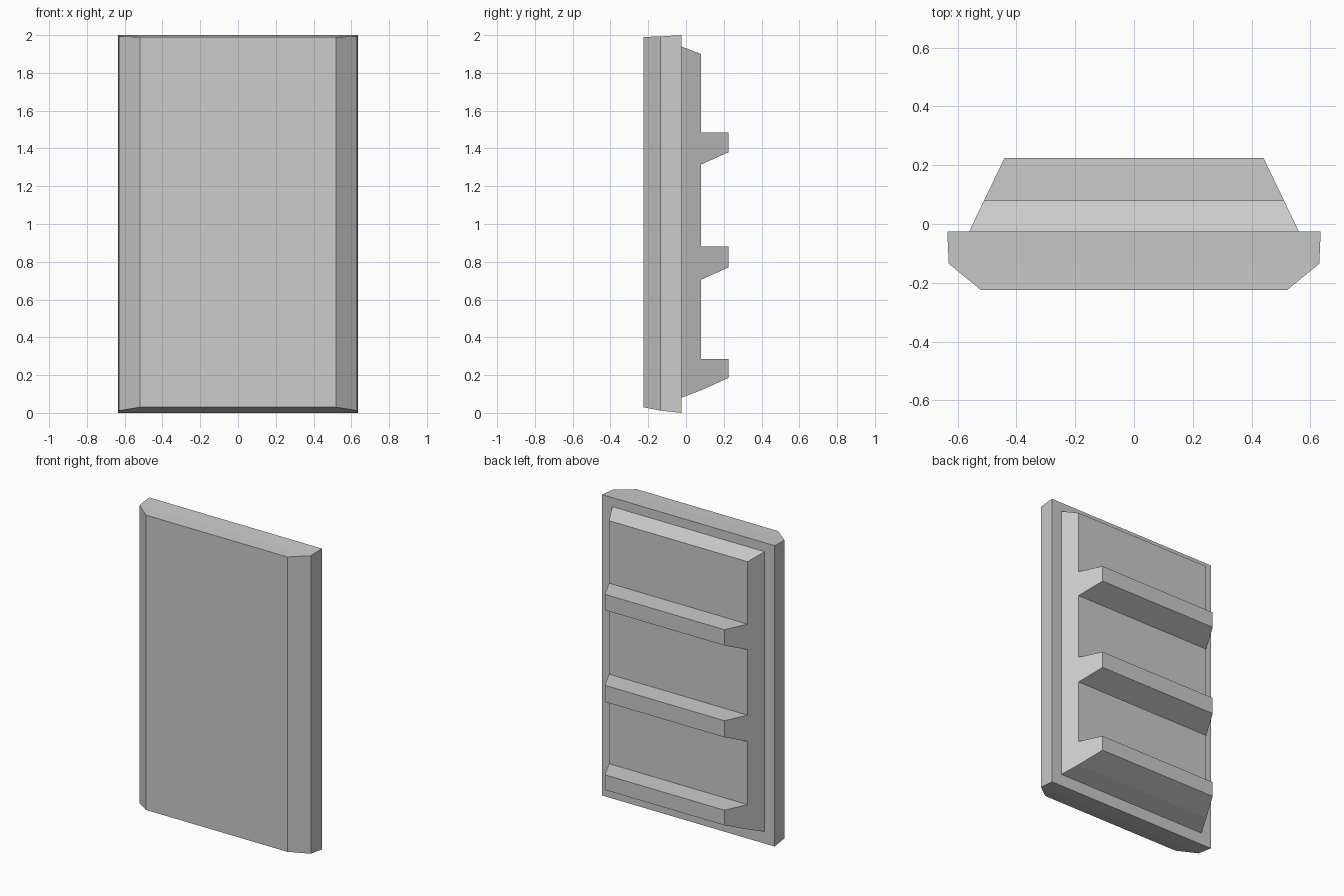
import bpy
import bmesh

if "Cube" in bpy.data.objects:
    bpy.data.objects.remove(bpy.data.objects["Cube"])

# Cross-sections from front to back: y, half width, bottom z, top z
SECTIONS = [
    (-0.225, 0.52, 0.03, 1.99),
    (-0.135, 0.63, 0.012, 1.993),
    (-0.025, 0.635, 0.0, 2.0),
    (-0.025, 0.56, 0.08, 1.94),
    (0.08, 0.51, 0.12, 1.90),
]
# Ribs on the back: root bottom, tip bottom, flat top
RIBS = [(0.12, 0.185, 0.285), (0.705, 0.77, 0.88), (1.315, 1.38, 1.485)]
RIB_TIP_Y, RIB_TIP_HALF = 0.225, 0.44

bm = bmesh.new()


def ring(y, half, bottom, top):
    corners = [(-half, bottom), (half, bottom), (half, top), (-half, top)]
    return [bm.verts.new((x, y, z)) for x, z in corners]


# Chamfered front slab stepping in to the raised back
rings = [ring(*s) for s in SECTIONS]
for a, b in zip(rings, rings[1:]):
    for i in range(4):
        j = (i + 1) % 4
        bm.faces.new((a[i], a[j], b[j], b[i]))
bm.faces.new(rings[0])
back = [bm.faces.new(rings[-1])]
bmesh.ops.recalc_face_normals(bm, faces=bm.faces[:])


# Split the back face into strips at the rib edges
def back_faces():
    return [f for f in bm.faces if all(abs(v.co.y - 0.08) < 1e-4 for v in f.verts)]


for root, tip, top in RIBS:
    for z in (root, top):
        if z <= SECTIONS[-1][2] + 1e-4:
            continue
        faces = back_faces()
        edges = list({e for f in faces for e in f.edges})
        verts = list({v for f in faces for v in f.verts})
        bmesh.ops.bisect_plane(bm, geom=verts + edges + faces, dist=1e-5,
                               plane_co=(0, 0, z), plane_no=(0, 0, 1))

# Pull the rib strips out with tapered ends and sloped undersides
for root, tip, top in RIBS:
    strip = [f for f in back_faces()
             if root < f.calc_center_median().z < top]
    cap = bmesh.ops.extrude_discrete_faces(bm, faces=strip)["faces"][0]
    middle = (root + top) / 2
    for v in cap.verts:
        v.co.x = RIB_TIP_HALF if v.co.x > 0 else -RIB_TIP_HALF
        v.co.y = RIB_TIP_Y
        v.co.z = tip if v.co.z < middle else top

bmesh.ops.recalc_face_normals(bm, faces=bm.faces[:])
mesh = bpy.data.meshes.new("ribbed_panel")
bm.to_mesh(mesh)
bm.free()
panel = bpy.data.objects.new("ribbed_panel", mesh)
bpy.context.collection.objects.link(panel)
